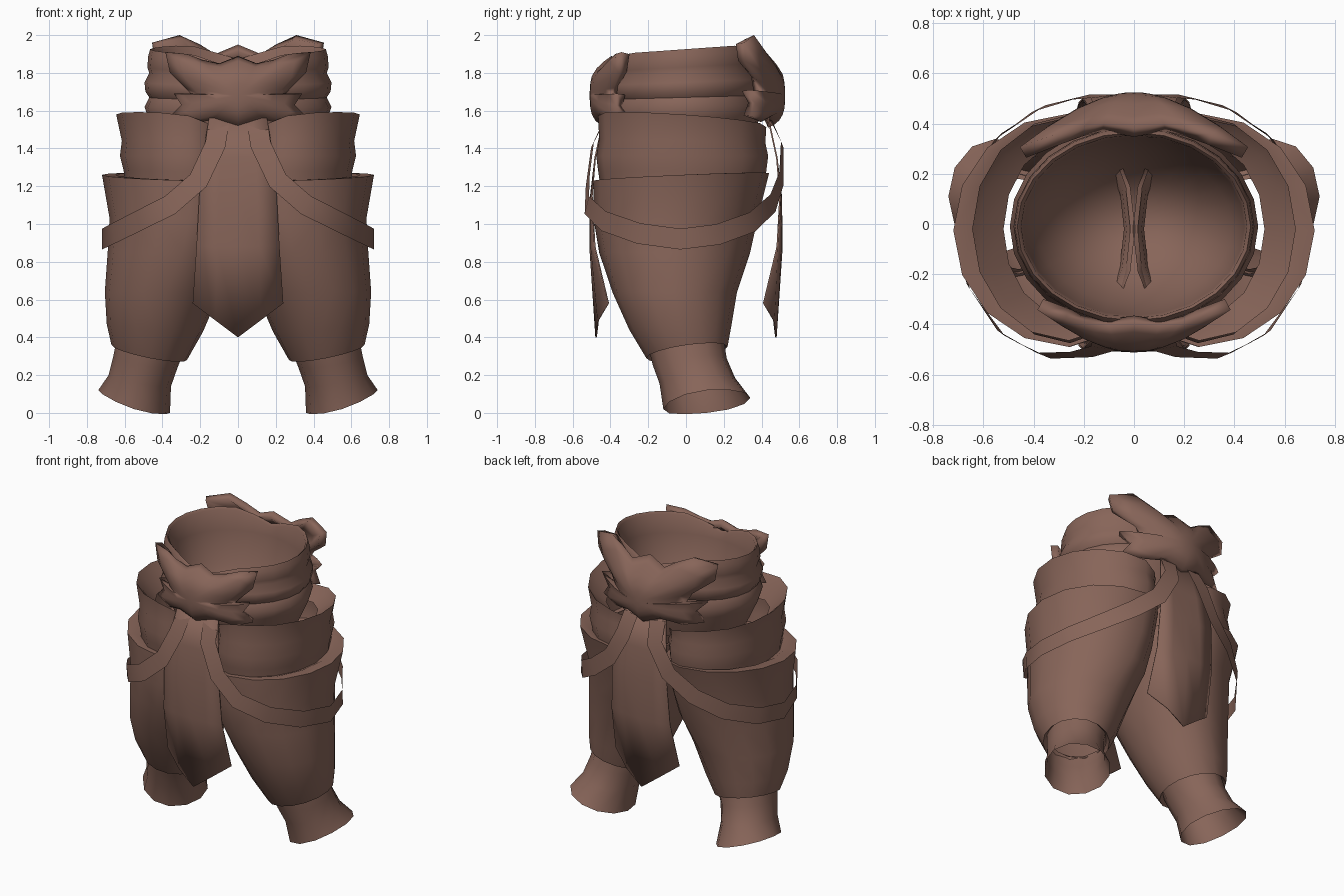
import bpy, math
from mathutils import Vector

brown = bpy.data.materials.new("leather_brown")
brown.diffuse_color = (0.245, 0.13, 0.10, 1)


def make(name, verts, faces, mirror=False, thick=0.0, angle=50):
    me = bpy.data.meshes.new(name)
    me.from_pydata([tuple(v) for v in verts], [], faces)
    me.materials.append(brown)
    ob = bpy.data.objects.new(name, me)
    bpy.context.collection.objects.link(ob)
    if thick:
        s = ob.modifiers.new("thickness", 'SOLIDIFY')
        s.thickness, s.offset = thick, -1
    if mirror:
        m = ob.modifiers.new("mirror", 'MIRROR')
        m.merge_threshold = 0.0001
    bpy.ops.object.select_all(action='DESELECT')
    ob.select_set(True)
    bpy.context.view_layer.objects.active = ob
    bpy.ops.object.shade_smooth_by_angle(angle=math.radians(angle))
    return ob


def loft(name, rings, n=16, mirror=False, cap_end=False, zfun=None):
    """Skin of stacked ovals: (cx, cy, rx, ry, z, rise to +x, rise to +y, shift of the widest part to -x)."""
    verts, faces = [], []
    for i, (cx, cy, rx, ry, z, tx, ty, sh) in enumerate(rings):
        for k in range(n):
            a = 2 * math.pi * k / n
            c, s = math.cos(a), math.sin(a)
            dz = zfun(i, c, s) if zfun else 0
            radius = rx + sh if c > 0 else rx - sh
            verts.append((cx - sh + radius * c, cy + ry * s, z + tx * c + ty * s + dz))
    for i in range(len(rings) - 1):
        for k in range(n):
            a, b = i * n + k, i * n + (k + 1) % n
            faces.append((a, b, b + n, a + n))
    if cap_end:
        faces.append(tuple(range((len(rings) - 1) * n, len(rings) * n)))
    return make(name, verts, faces, mirror)


# Shin cuffs, open at the bottom and leaning outwards
loft("shin_cuff", [
    (0.55, 0.11, 0.19, 0.23, 0.06, 0.06, 0.02, 0),
    (0.52, 0.06, 0.165, 0.20, 0.17, 0.03, 0.015, 0),
    (0.49, 0.02, 0.17, 0.195, 0.27, 0.03, 0.02, 0),
    (0.46, 0.00, 0.18, 0.20, 0.37, 0.03, 0.02, 0)], n=12, mirror=True,
    zfun=lambda i, c, s: -0.02 * (1 - c * c) if i == 0 and s < 0 else 0)

# Baggy trouser legs with a flared upper lip
loft("trouser_leg", [
    (0.46, 0.00, 0.17, 0.18, 0.36, 0.04, 0.02, 0),
    (0.47, 0.005, 0.20, 0.215, 0.32, 0.04, 0.03, 0),
    (0.44, -0.03, 0.255, 0.27, 0.45, 0.02, 0.01, 0.0),
    (0.40, -0.06, 0.305, 0.33, 0.64, 0, 0, 0.02),
    (0.355, -0.06, 0.335, 0.40, 0.85, 0, 0, 0.06),
    (0.335, -0.055, 0.345, 0.435, 1.03, 0, 0, 0.08),
    (0.35, -0.025, 0.37, 0.465, 1.25, 0.01, 0.02, 0.09),
    (0.325, -0.025, 0.325, 0.445, 1.25, 0.01, 0.02, 0.08),
    (0.32, -0.03, 0.26, 0.36, 1.22, 0, 0, 0.06)], n=16, mirror=True)

# Creased hips, one per leg, with an open rim that dips towards the centre
loft("hip", [
    (0.31, -0.02, 0.29, 0.43, 1.18, 0, 0, 0.06),
    (0.31, -0.02, 0.295, 0.445, 1.28, 0, 0, 0.06),
    (0.315, -0.02, 0.31, 0.455, 1.36, 0, 0, 0.06),
    (0.315, -0.02, 0.30, 0.44, 1.44, 0, -0.01, 0.06),
    (0.32, -0.02, 0.325, 0.445, 1.55, 0.03, -0.03, 0.06),
    (0.32, -0.02, 0.29, 0.41, 1.51, 0.03, -0.03, 0.06),
    (0.28, -0.02, 0.24, 0.36, 1.44, 0.02, 0, 0.04)], n=16, mirror=True,
    zfun=lambda i, c, s: -0.07 * max(0, 0.1 - c) if i >= 4 else 0)

# Waist wrap of three soft rolls with a lowered rim at the middle, and a deep hollow inside
waist = [(0.40, 0.345, 1.40), (0.475, 0.40, 1.56), (0.495, 0.41, 1.62), (0.47, 0.39, 1.67),
         (0.49, 0.41, 1.70), (0.495, 0.415, 1.75), (0.47, 0.385, 1.80),
         (0.48, 0.395, 1.83), (0.475, 0.39, 1.89), (0.465, 0.375, 1.925),
         (0.45, 0.365, 1.91), (0.44, 0.355, 1.78), (0.39, 0.31, 1.58), (0.27, 0.21, 1.40), (0.10, 0.08, 1.30)]
loft("waist_wrap", [(0, -0.01, rx, ry, z, 0, 0.025 * (z - 1.5) / 0.4, 0) for rx, ry, z in waist],
     n=24, cap_end=True,
     zfun=lambda i, c, s: -(0.0, 0.05, 0.08, 0.08)[i - 7] * max(0, 1 - abs(c) / 0.55) if 7 <= i <= 10 else 0)


# Hanging cloths, front and back, with slightly bowed cross-sections
def cloth(name, side):
    rows = [(0.15, 1.58, 0.435, 0.0), (0.19, 1.35, 0.485, 0.0), (0.205, 1.15, 0.508, 0.006),
            (0.22, 0.88, 0.512, 0.025), (0.24, 0.58, 0.50, 0.085)]
    verts, faces = [], []
    for w, z, y, bow in rows:
        for t in (-1, -0.5, 0, 0.5, 1):
            low = 1 - abs(t) if z < 0.6 else 0
            verts.append((w * t, side * (y - bow * t * t - 0.02 * low), z - 0.18 * low))
    for r in range(len(rows) - 1):
        for k in range(4):
            a = r * 5 + k
            f = (a, a + 5, a + 6, a + 1)
            faces.append(f if side < 0 else f[::-1])
    make(name, verts, faces, thick=0.008)

cloth("front_cloth", -1)
cloth("back_cloth", 1)

# Slung straps running from the front buckle round each leg to the back
path = [(0.10, -0.43, 1.55), (0.12, -0.495, 1.42), (0.21, -0.52, 1.23), (0.36, -0.525, 1.10),
        (0.53, -0.435, 1.015), (0.66, -0.25, 0.95), (0.72, -0.03, 0.92), (0.67, 0.17, 0.945),
        (0.54, 0.35, 1.01), (0.38, 0.46, 1.11), (0.22, 0.505, 1.24), (0.12, 0.51, 1.42),
        (0.10, 0.45, 1.55)]
pts = [Vector(p) for p in path]
verts = []
for i, p in enumerate(pts):
    tangent = (pts[min(i + 1, len(pts) - 1)] - pts[max(i - 1, 0)]).normalized()
    outward = Vector((p.x * 0.6, p.y, 0)).normalized()
    across = outward.cross(tangent).normalized() * 0.055
    verts += [p + across, p - across]
make("leg_strap", verts, [(2 * i, 2 * i + 1, 2 * i + 3, 2 * i + 2) for i in range(len(pts) - 1)],
     mirror=True)


# Winged buckle plates: a half outline is mirrored, then domed towards the middle
def buckle(name, side, half, base, curl, depth, mid_z):
    outline = half + [(-x, z) for x, z in reversed(half[1:-1])]
    n = len(outline)
    levels = (1.0, 0.85, 0.65, 0.45, 0.28, 0.14)
    verts, faces = [], []
    for s in levels:
        for x, z in outline:
            # inner rings relax from the star outline towards a circle
            d = Vector((x, z - mid_z))
            round_off = min(1, (1 - s) * 1.3)
            d = (d * (1 - round_off) + d.normalized() * 0.24 * round_off) * s
            px, pz = d.x, mid_z + d.y
            y = base - curl * px * px + depth * (1 - s ** 2.5)
            y -= 0.35 * max(0, pz - 1.80) * (1 - min(1, abs(px) / 0.4))
            verts.append((px, side * y, pz))
    verts.append((0, side * (base + depth), mid_z))
    for r in range(len(levels) - 1):
        for k in range(n):
            a, b = r * n + k, r * n + (k + 1) % n
            faces.append((a, b, b + n, a + n))
    last = (len(levels) - 1) * n
    faces += [(last + k, last + (k + 1) % n, len(verts) - 1) for k in range(n)]
    if side < 0:
        faces = [f[::-1] for f in faces]
    make(name, verts, faces, thick=0.05, angle=60)

front_half = [(0, 1.89), (0.10, 1.85), (0.19, 1.87), (0.27, 1.90), (0.385, 1.91), (0.36, 1.80),
              (0.28, 1.72), (0.25, 1.69), (0.34, 1.69), (0.30, 1.63), (0.36, 1.57),
              (0.25, 1.53), (0.14, 1.55), (0, 1.51)]
back_half = [(0, 1.95), (0.12, 1.90), (0.20, 1.95), (0.31, 2.0), (0.455, 1.96), (0.44, 1.86),
             (0.31, 1.76), (0.27, 1.70), (0.40, 1.71), (0.33, 1.64), (0.38, 1.57),
             (0.25, 1.54), (0.13, 1.56), (0, 1.51)]
buckle("front_buckle", -1, front_half, 0.425, 0.55, 0.085, 1.68)
buckle("back_buckle", 1, back_half, 0.435, 0.62, 0.09, 1.68)
